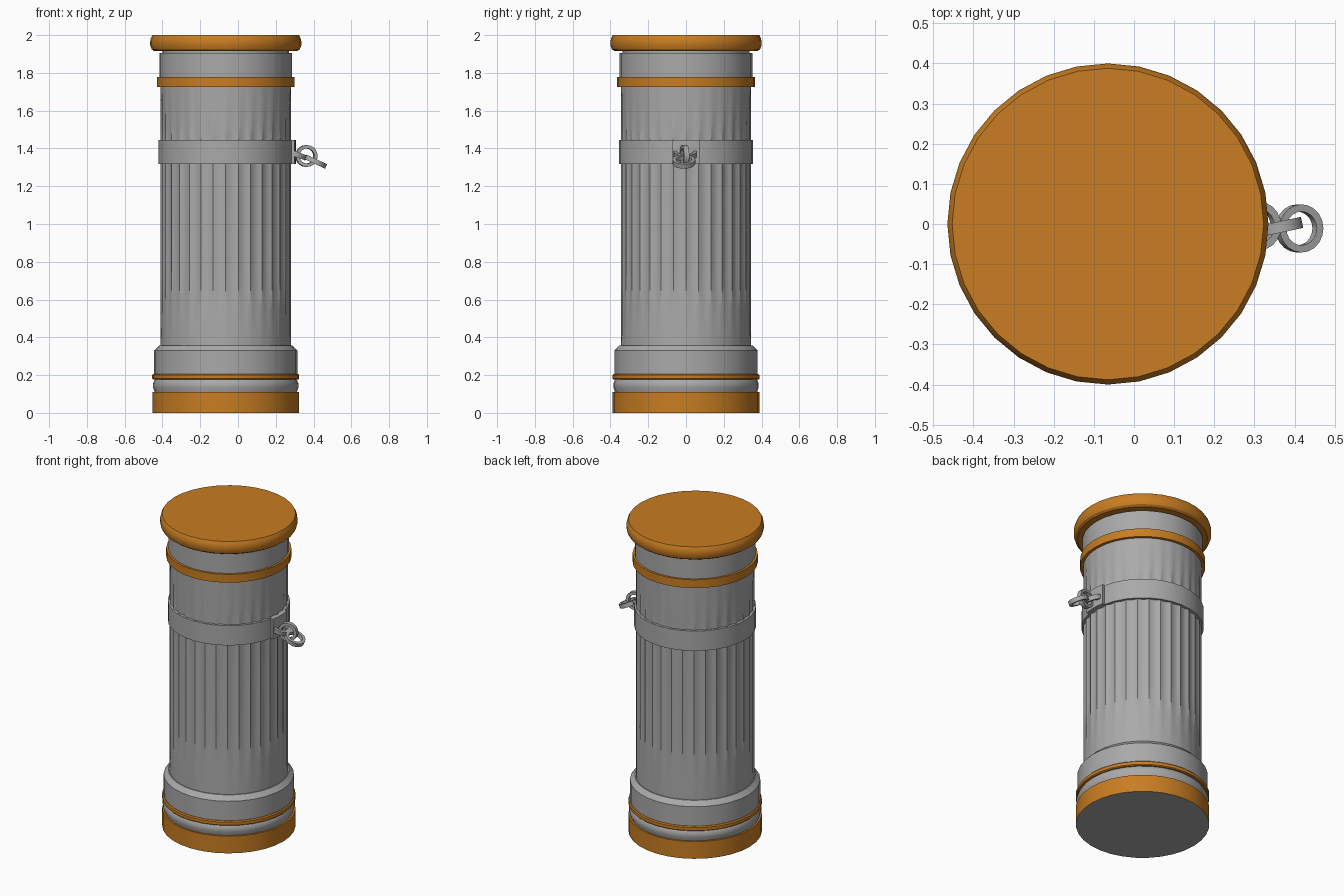
import bpy, bmesh, math
from mathutils import Matrix, Vector

if "Cube" in bpy.data.objects:
    bpy.data.objects.remove(bpy.data.objects["Cube"], do_unlink=True)

AXIS_X = -0.065
SIDES = 32


def material(name, color):
    m = bpy.data.materials.new(name)
    m.use_nodes = True
    m.diffuse_color = color
    m.node_tree.nodes["Principled BSDF"].inputs["Base Color"].default_value = color
    return m


stone = material("grey stone", (0.40, 0.40, 0.40, 1))
bronze = material("orange bronze", (0.58, 0.205, 0.016, 1))


def finish(name, bm, *mats):
    bmesh.ops.recalc_face_normals(bm, faces=bm.faces)
    me = bpy.data.meshes.new(name)
    bm.to_mesh(me)
    bm.free()
    ob = bpy.data.objects.new(name, me)
    bpy.context.collection.objects.link(ob)
    for m in mats:
        me.materials.append(m)
    bpy.ops.object.select_all(action="DESELECT")
    ob.select_set(True)
    bpy.context.view_layer.objects.active = ob
    bpy.ops.object.shade_smooth_by_angle(angle=math.radians(30))
    return ob


def loft(bm, rings, cyclic=False):
    """Skin a list of closed vertex rings, capping the ends unless cyclic."""
    count = len(rings[0])
    pairs = list(zip(rings, rings[1:]))
    if cyclic:
        pairs.append((rings[-1], rings[0]))
    for a, b in pairs:
        for i in range(count):
            j = (i + 1) % count
            bm.faces.new((a[i], a[j], b[j], b[i]))
    if not cyclic:
        bm.faces.new(rings[0])
        bm.faces.new(rings[-1])


def turned(name, mat, profile, sides=SIDES, radius=lambda r, z, a: r):
    bm = bmesh.new()
    rings = []
    for r, z in profile:
        ring = []
        for i in range(sides):
            a = math.tau * i / sides
            rr = radius(r, z, a)
            ring.append(bm.verts.new((AXIS_X + rr * math.cos(a), rr * math.sin(a), z)))
        rings.append(ring)
    loft(bm, rings)
    return finish(name, bm, mat)


# Base mouldings
base = turned("base_disc", bronze, [(0.388, 0), (0.388, 0.11)])
base.data.materials.append(stone)
for f in base.data.polygons:
    if f.normal.z < -0.9:
        f.material_index = 1
turned("base_roll", stone, [(0.375, 0.10), (0.378, 0.115), (0.385, 0.135),
                            (0.385, 0.155), (0.378, 0.172), (0.372, 0.18)])
turned("base_ring", bronze, [(0.384, 0.176), (0.389, 0.181), (0.389, 0.2), (0.383, 0.206)])
turned("base_collar", stone, [(0.379, 0.2), (0.379, 0.33), (0.352, 0.358)])

# Shaft whose concave flutes fade out towards both ends
def flute(r, z, a):
    fade = max(0, min(1, (z - 0.36) / 0.4, (1.72 - z) / 0.3))
    t = (a * SIDES / math.tau) % 1
    return r - 0.010 * fade * 4 * t * (1 - t)


turned("fluted_shaft", stone,
       [(0.345, z) for z in (0.35, 0.36, 0.46, 0.56, 0.66, 0.76, 1.42, 1.52, 1.62, 1.73)],
       SIDES * 4, flute)

# Neck and cap
turned("neck_ring", bronze, [(0.364, 1.725), (0.364, 1.778)])
turned("neck", stone, [(0.351, 1.77), (0.351, 1.905)])
turned("neck_recess", stone, [(0.335, 1.9), (0.335, 1.92)])
turned("cap", bronze, [(0.378, 1.915), (0.392, 1.925), (0.4, 1.945), (0.4, 1.968),
                       (0.396, 1.985), (0.388, 2.0)])

# Strap around the shaft and the raised plate that holds the chain
turned("strap", stone, [(0.355, 1.318), (0.355, 1.445)])
bm = bmesh.new()
rings = []
for i in range(-2, 3):
    a = i * math.radians(5.6)
    rings.append([bm.verts.new((AXIS_X + r * math.cos(a), r * math.sin(a), z))
                  for r, z in ((0.345, 1.317), (0.371, 1.317), (0.371, 1.446), (0.345, 1.446))])
loft(bm, rings)
finish("chain_plate", bm, stone)


# Chain links with a rectangular section
def link(name, centre, rotation, outer=0.061, inner=0.043, half=0.014):
    bm = bmesh.new()
    rings = []
    for i in range(20):
        a = math.tau * i / 20
        rings.append([bm.verts.new((r * math.cos(a), r * math.sin(a), h))
                      for r, h in ((inner, -half), (outer, -half), (outer, half), (inner, half))])
    loft(bm, rings, cyclic=True)
    bm.transform(Matrix.Translation(Vector(centre)) @ rotation)
    finish(name, bm, stone)


def turn(degrees, axis):
    return Matrix.Rotation(math.radians(degrees), 4, axis)


link("chain_link_inner", (0.305, -0.005, 1.37), turn(20, "Y"))
link("chain_link_middle", (0.362, -0.008, 1.36), turn(12, "Z") @ turn(90, "X"), 0.058, 0.04)
link("chain_link_outer", (0.412, -0.011, 1.33), turn(25, "Y"), 0.06, 0.042, 0.013)
